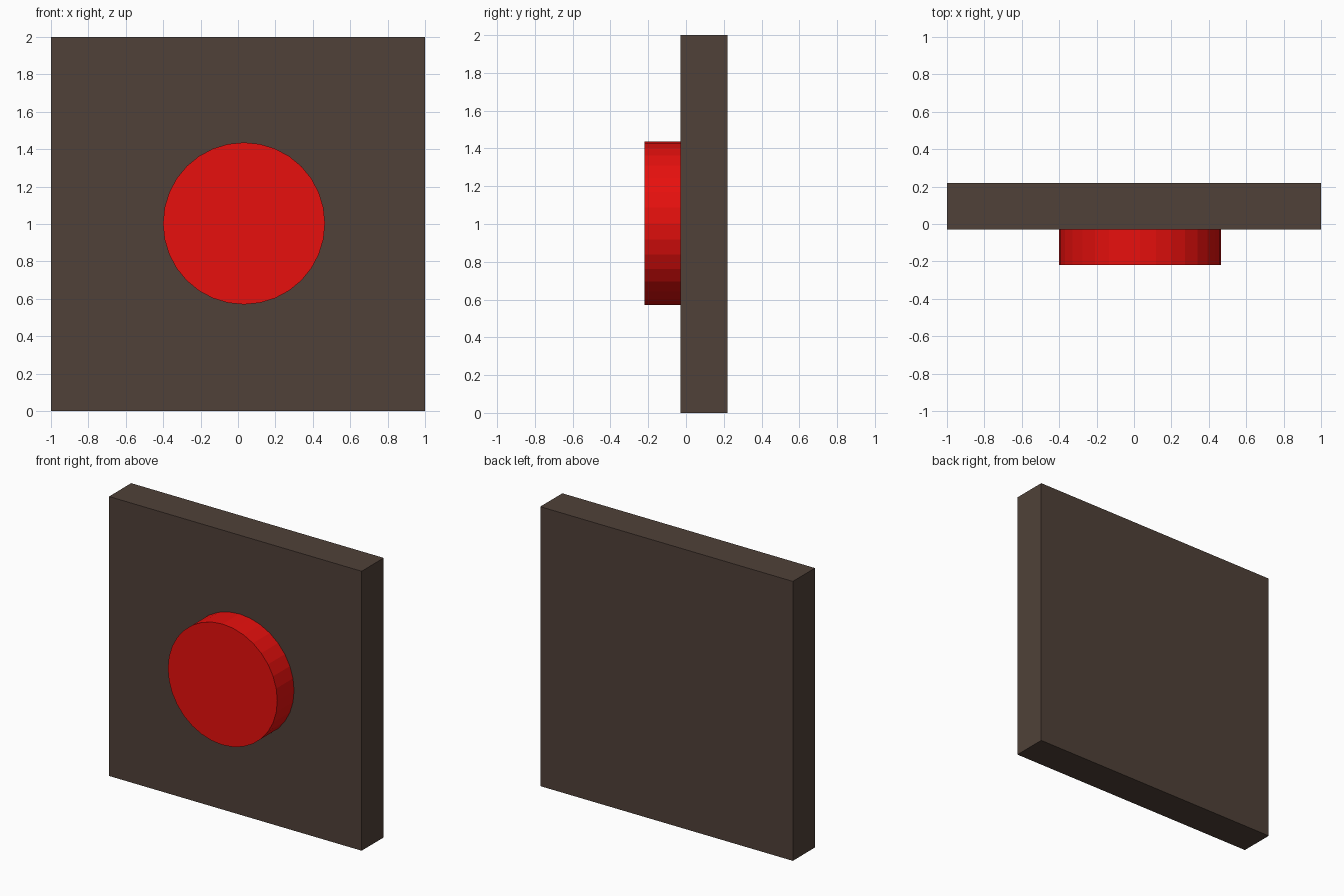
import bpy
from math import radians

if "Cube" in bpy.data.objects:
    bpy.data.objects.remove(bpy.data.objects["Cube"])


def finish(name, color):
    """Name the active object and give it a plain colour."""
    obj = bpy.context.object
    obj.name = name
    mat = bpy.data.materials.new(name + "_material")
    mat.diffuse_color = (*color, 1.0)
    mat.use_nodes = True
    mat.node_tree.nodes["Principled BSDF"].inputs["Base Color"].default_value = mat.diffuse_color
    obj.data.materials.append(mat)
    return obj


FRONT = -0.03   # front face of the plate
BACK = 0.22
BUTTON_FRONT = -0.22

# Square back plate
bpy.ops.mesh.primitive_cube_add(size=1, location=(0, (FRONT + BACK) / 2, 1))
plate = finish("back_plate", (0.08, 0.053, 0.04))
plate.scale = (2, BACK - FRONT, 2)

# Round flat-shaded button, slightly right of centre
bpy.ops.mesh.primitive_cylinder_add(
    vertices=32, radius=0.433, depth=FRONT - BUTTON_FRONT,
    location=(0.032, (FRONT + BUTTON_FRONT) / 2, 1.003),
    rotation=(radians(90), 0, 0))
finish("button", (0.8, 0.005, 0.004))
